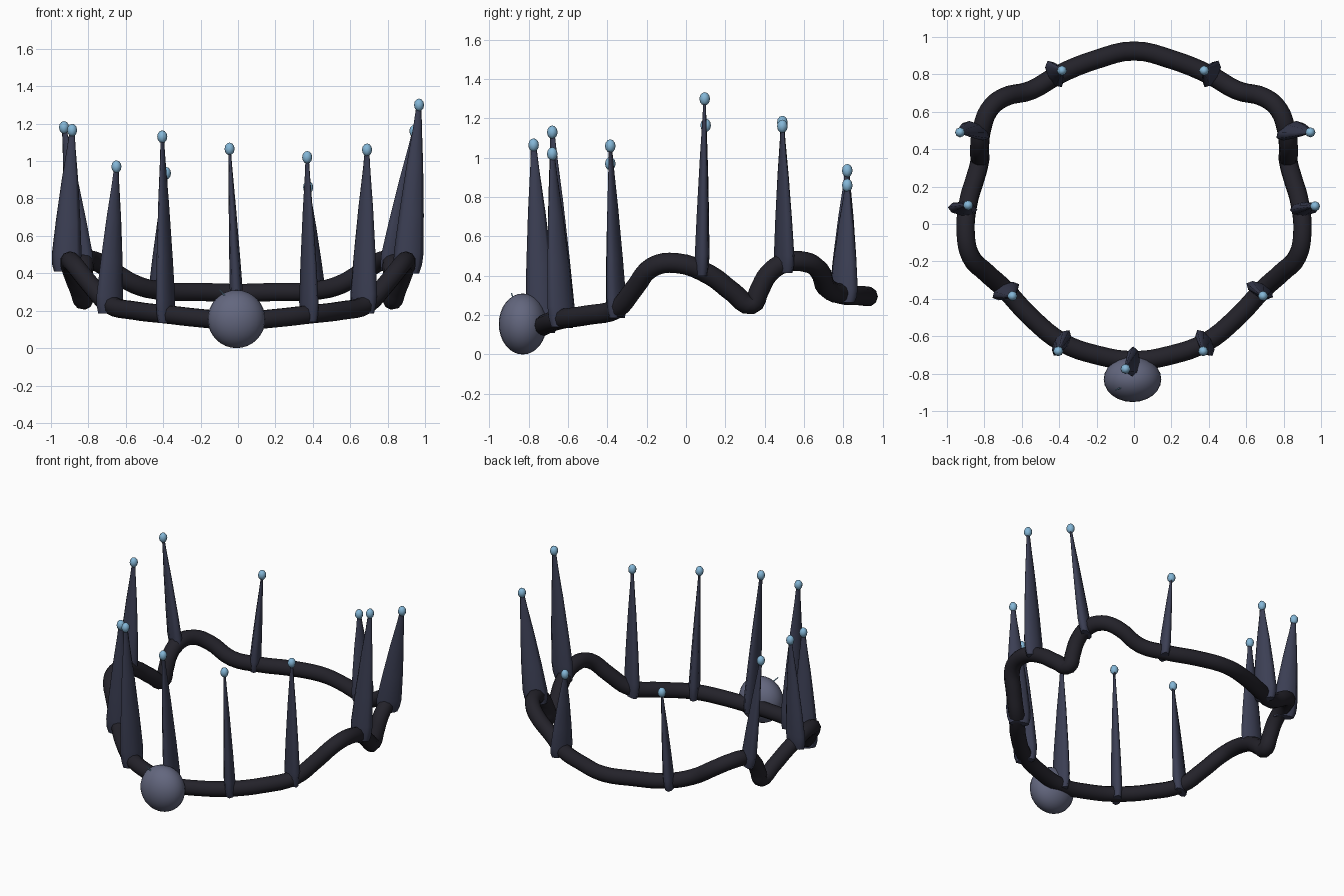
import bpy, bmesh, math
from mathutils import Vector, Matrix

if "Cube" in bpy.data.objects:
    bpy.data.objects.remove(bpy.data.objects["Cube"])


def material(name, rgb):
    m = bpy.data.materials.new(name)
    m.diffuse_color = (*rgb, 1)
    m.use_nodes = True
    m.node_tree.nodes["Principled BSDF"].inputs["Base Color"].default_value = m.diffuse_color
    return m


BLACK = material("dark_band", (0.017, 0.016, 0.023))
SLATE = material("slate_blue", (0.044, 0.049, 0.088))
GREY = material("grey_stone", (0.125, 0.135, 0.21))
ICE = material("ice_blue", (0.23, 0.47, 0.68))


def add_object(name, bm, mat):
    bmesh.ops.recalc_face_normals(bm, faces=bm.faces)
    for f in bm.faces:
        f.smooth = len(f.verts) <= 4
    me = bpy.data.meshes.new(name)
    bm.to_mesh(me)
    bm.free()
    me.materials.append(mat)
    ob = bpy.data.objects.new(name, me)
    bpy.context.collection.objects.link(ob)
    return ob


def ellipsoid(name, centre, radii, mat, seg, rings):
    bm = bmesh.new()
    bmesh.ops.create_uvsphere(bm, u_segments=seg, v_segments=rings, radius=1,
                              matrix=Matrix.Translation(centre) @ Matrix.Diagonal((*radii, 1)))
    return add_object(name, bm, mat)


# Wavy circlet: right half of the path from back to front, then mirrored
half = [(0, .925, .295), (.2, .88, .30), (.4, .80, .305), (.55, .715, .34),
        (.70, .675, .43), (.775, .61, .47), (.815, .50, .465), (.825, .42, .41),
        (.825, .37, .32), (.825, .335, .255), (.85, .24, .315), (.885, .12, .405),
        (.90, -.05, .465), (.875, -.17, .445), (.79, -.26, .34), (.69, -.35, .235),
        (.55, -.50, .20), (.38, -.635, .18), (.2, -.70, .16), (0, -.73, .145)]
path = half + [(-x, y, z) for x, y, z in half[-2:0:-1]]
cu = bpy.data.curves.new("circlet_path", 'CURVE')
cu.dimensions = '3D'
cu.bevel_depth = 0.051
cu.bevel_resolution = 3
cu.resolution_u = 4
sp = cu.splines.new('BEZIER')
sp.bezier_points.add(len(path) - 1)
for p, co in zip(sp.bezier_points, path):
    p.co = co
    p.handle_left_type = p.handle_right_type = 'AUTO'
sp.use_cyclic_u = True
sp.use_smooth = True
cu.materials.append(BLACK)
ob = bpy.data.objects.new("circlet", cu)
bpy.context.collection.objects.link(ob)
bpy.context.view_layer.objects.active = ob
ob.select_set(True)
bpy.ops.object.convert(target='MESH')


# Spikes: flattened octagonal tapers, long axis pointing outwards
def spike(name, base, tip):
    base, tip = Vector(base), Vector(tip)
    out = Vector((base.x, base.y, 0)).normalized()
    side = Vector((-out.y, out.x, 0))
    profile = [(0, .80), (.05, .95), (.12, 1.0), (.35, .83), (.65, .55), (.88, .28), (1, .17)]
    bm = bmesh.new()
    rows = []
    for t, s in profile:
        c = base.lerp(tip, t)
        rows.append([bm.verts.new(c + out * (.08 * s * math.cos(a)) + side * (.037 * s * math.sin(a)))
                     for a in (i * math.tau / 8 for i in range(8))])
    for lo, hi in zip(rows, rows[1:]):
        for i in range(8):
            j = (i + 1) % 8
            bm.faces.new((lo[i], lo[j], hi[j], hi[i]))
    bm.faces.new(rows[0])
    bm.faces.new(rows[-1])
    add_object(name, bm, SLATE)
    ellipsoid(name + "_bead", tip, (.027, .027, .034), ICE, 8, 6)


spikes = {
    "front_spike": ((0, -.73, .11), (-.045, -.775, 1.065)),
    "front_right_spike": ((.38, -.63, .14), (.37, -.68, 1.02)),
    "front_left_spike": ((-.385, -.63, .135), (-.405, -.68, 1.13)),
    "right_corner_spike": ((.67, -.35, .185), (.69, -.385, 1.06)),
    "left_corner_spike": ((-.69, -.355, .185), (-.65, -.385, .97)),
    "right_tall_spike": ((.905, .08, .40), (.968, .095, 1.30)),
    "left_tall_spike": ((-.92, .08, .41), (-.887, .10, 1.165)),
    "right_rear_spike": ((.82, .50, .415), (.943, .49, 1.16)),
    "left_rear_spike": ((-.835, .50, .415), (-.93, .49, 1.18)),
    "back_right_spike": ((.42, .80, .265), (.375, .82, .86)),
    "back_left_spike": ((-.43, .80, .265), (-.385, .82, .935)),
}
for name, (base, tip) in spikes.items():
    spike(name, base, tip)

# Front stone
ellipsoid("front_stone", (-.008, -.83, .155), (.154, .122, .155), GREY, 24, 16)

# Tiny sliver standing on the stone
a, b = Vector((-.055, -.87, .265)), Vector((-.10, -.888, .312))
bm = bmesh.new()
bmesh.ops.create_cone(bm, cap_ends=True, segments=6, radius1=.005, radius2=.003, depth=(b - a).length,
                      matrix=Matrix.Translation((a + b) / 2) @ (b - a).to_track_quat('Z', 'Y').to_matrix().to_4x4())
add_object("stone_sliver", bm, ICE)
